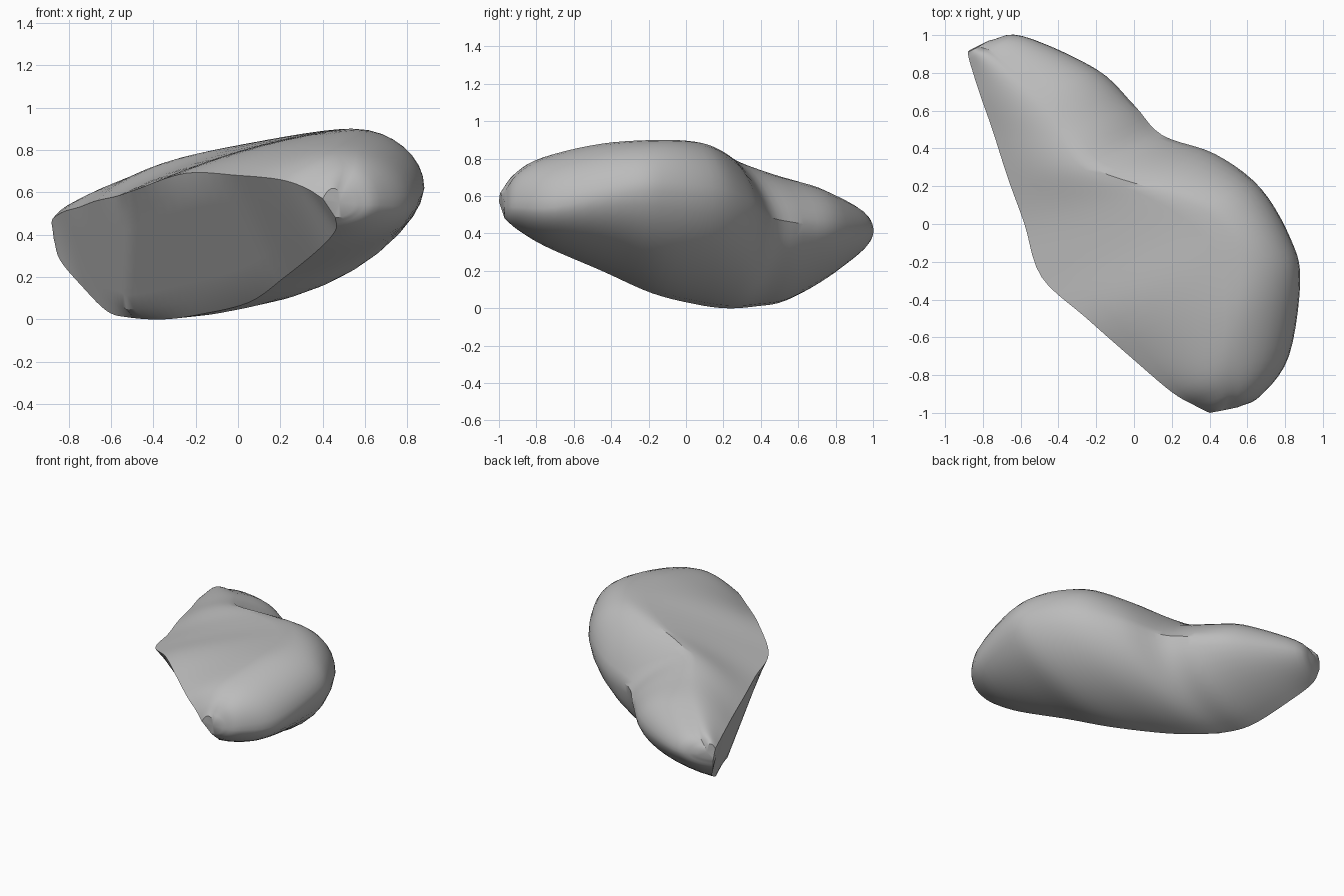
import bpy, bmesh, math
from mathutils import Vector

cube = bpy.data.objects.get("Cube")
if cube:
    bpy.data.objects.remove(cube, do_unlink=True)

# Guide rails running from the front tip to the back tip of the stone
split_edge = [(.4, -1, .57), (.32, -.96, .62), (.2, -.89, .66), (0, -.72, .68), (-.25, -.5, .69),
              (-.49, -.28, .61), (-.58, 0, .58), (-.67, .25, .56), (-.75, .5, .53),
              (-.82, .7, .51), (-.87, .86, .48), (-.88, .91, .46)]
keel = [(.46, -.97, .48), (.46, -.9, .42), (.38, -.75, .33), (.22, -.45, .2), (.05, -.18, .08),
        (-.2, .06, .02), (-.36, .22, 0), (-.52, .37, .01), (-.62, .53, .04), (-.74, .75, .16),
        (-.84, .88, .28), (-.87, .92, .38)]
rim = [(.55, -.97, .54), (.67, -.91, .54), (.82, -.7, .54), (.88, -.3, .62), (.83, -.08, .62),
       (.67, .19, .58), (.43, .37, .52), (.15, .47, .48), (0, .63, .45), (-.2, .82, .42),
       (-.59, .995, .41), (-.77, .97, .41)]
crown = [(.48, -.985, .6), (.52, -.9, .72), (.5, -.75, .81), (.55, -.45, .88), (.55, -.15, .9),
         (.4, .05, .89), (.15, .17, .85), (-.2, .29, .78), (-.36, .47, .715), (-.5, .68, .65),
         (-.72, .89, .54), (-.82, .94, .46)]
STEPS = 5

# The two flat facets of the split face, meeting in a fold below its corner
corner = Vector((-.49, -.28, .61))
facets = [Vector((-.49, -.645, -.588)), Vector((-.906, -.332, -.262))]
outward = (facets[0] + facets[1]).normalized()


def smooth_rail(points):
    """Pass a smooth curve through the rail points."""
    p = [Vector(q) for q in points]
    p = [p[0] * 2 - p[1]] + p + [p[-1] * 2 - p[-2]]
    out = []
    for i in range(1, len(p) - 2):
        a, b, c, d = p[i - 1:i + 3]
        for k in range(STEPS):
            t = k / STEPS
            out.append(b + (c - a) * t / 2 + (a * 2 - b * 5 + c * 4 - d) * t * t / 2
                       + (b * 3 - a - c * 3 + d) * t ** 3 / 2)
    return out + [p[-2]]


def arc(flat, steep, t, roundness):
    """Quarter ellipse, level at one end and upright at the other."""
    ang = t * math.pi / 2
    h, v = math.sin(ang), 1 - math.cos(ang)
    straight = flat.lerp(steep, (h + v) / 2)
    level = flat.lerp(steep, h)
    level.z = flat.z + (steep.z - flat.z) * v
    return straight.lerp(level, roundness)


def split_point(e, k, t):
    """Point on the split face, pushed out to the nearer facet."""
    p = e.lerp(k, t)
    gap = min(n.dot(corner - p) / n.dot(outward) for n in facets)
    return p + outward * max(0, gap)


def section(e, k, r, c, shoulder):
    """One closed cross-section: split face, underside, shoulder, top."""
    pts = [e] + [split_point(e, k, i / 8) for i in range(1, 8)]
    pts += [arc(k, r, i / 9, .85) for i in range(9)]
    pts += [arc(c, r, 1 - i / 8, shoulder) for i in range(8)]
    for i in range(8):
        t = i / 8
        pts.append(c.lerp(e, t) + Vector((0, 0, .13 * t * (1 - t))))
    return pts


# Stone body lofted through the cross-sections, with a flatter shoulder at the waist
bm = bmesh.new()
rings = []
rails = list(zip(*map(smooth_rail, (split_edge, keel, rim, crown))))
for i, points in enumerate(rails):
    shoulder = min(1, .3 + 4 * abs(i / len(rails) - .63))
    rings.append([bm.verts.new(p) for p in section(*points, shoulder)])
for a, b in zip(rings, rings[1:]):
    n = len(a)
    for i in range(n):
        j = (i + 1) % n
        bm.faces.new((a[i], a[j], b[j], b[i]))

# Small end caps
for ring in (rings[0], rings[-1]):
    tip = bm.verts.new(sum((v.co for v in ring), Vector()) / len(ring))
    for i, v in enumerate(ring):
        bm.faces.new((v, ring[(i + 1) % len(ring)], tip))
bmesh.ops.recalc_face_normals(bm, faces=bm.faces)

mesh = bpy.data.meshes.new("stone")
bm.to_mesh(mesh)
bm.free()
stone = bpy.data.objects.new("stone", mesh)
bpy.context.collection.objects.link(stone)

# Plain grey stone colour
grey = bpy.data.materials.new("stone_grey")
grey.use_nodes = True
colour = (.5, .5, .5, 1)
grey.diffuse_color = colour
grey.node_tree.nodes["Principled BSDF"].inputs["Base Color"].default_value = colour
mesh.materials.append(grey)

bpy.context.view_layer.objects.active = stone
stone.select_set(True)
bpy.ops.object.shade_smooth_by_angle(angle=math.radians(35))
